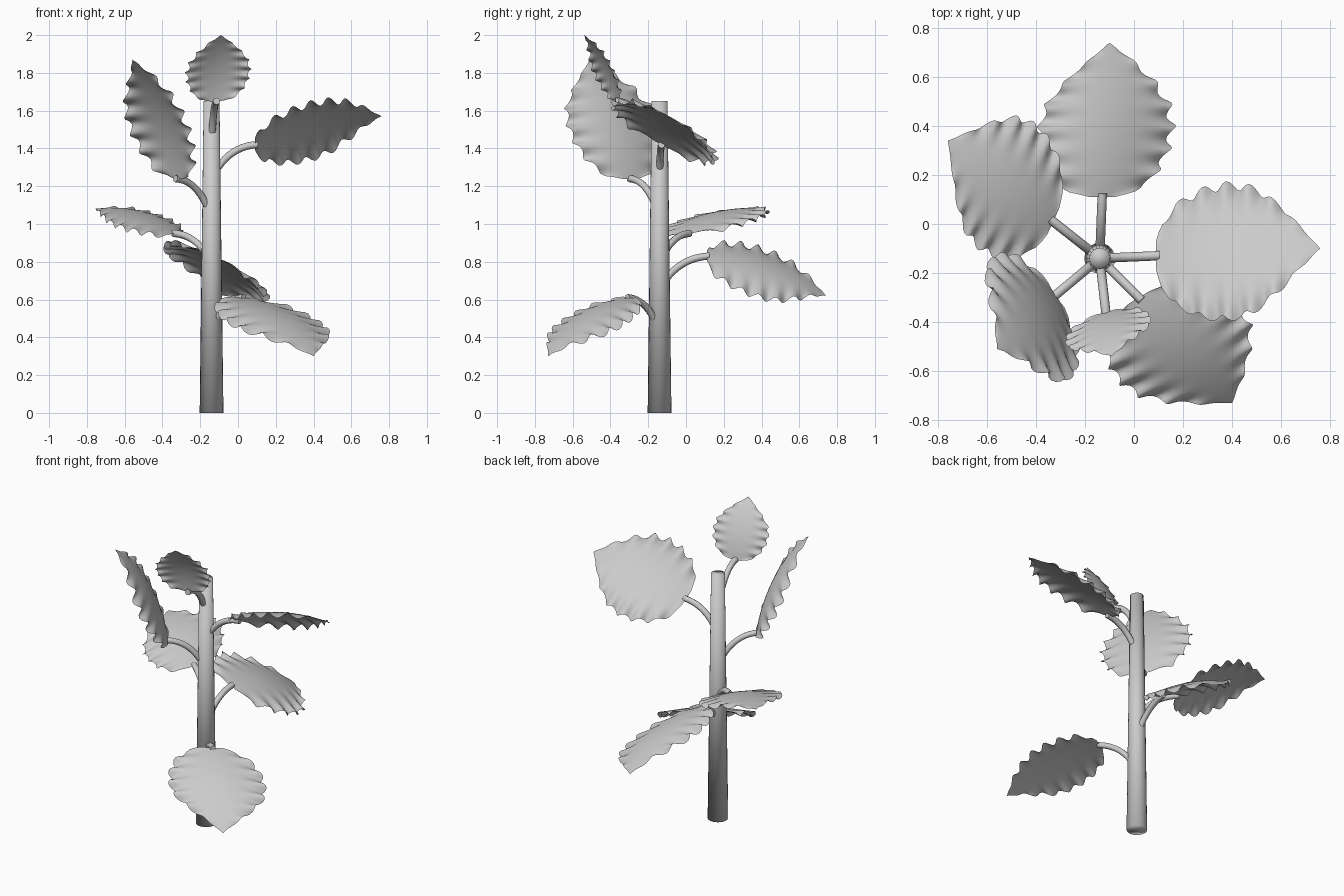
import bpy, bmesh, math
from mathutils import Vector

if "Cube" in bpy.data.objects:
    bpy.data.objects.remove(bpy.data.objects["Cube"])

mat = bpy.data.materials.new("plant_grey")
mat.diffuse_color = (0.6, 0.6, 0.6, 1)
mat.use_nodes = True
mat.node_tree.nodes["Principled BSDF"].inputs["Base Color"].default_value = mat.diffuse_color
CX = CY = -0.14


def add_mesh(name, bm):
    bmesh.ops.remove_doubles(bm, verts=bm.verts, dist=0.0005)
    for f in bm.faces:
        f.smooth = True
    me = bpy.data.meshes.new(name)
    bm.to_mesh(me)
    bm.free()
    me.materials.append(mat)
    ob = bpy.data.objects.new(name, me)
    bpy.context.collection.objects.link(ob)
    return ob


# Stem: tapered, smooth shaded right over its caps
bm = bmesh.new()
bmesh.ops.create_cone(bm, cap_ends=True, segments=20, radius1=0.063, radius2=0.042, depth=1.65)
bmesh.ops.translate(bm, verts=bm.verts, vec=(CX, CY, 0.825))
add_mesh("stem", bm)

# Half-width profile of a blade along its length
PROFILE = [(0, .2), (.03, .45), (.08, .64), (.17, .82), (.31, .96), (.45, 1),
           (.6, .92), (.76, .63), (.88, .32), (1, 0)]


def half_width(t):
    for (a, wa), (b, wb) in zip(PROFILE, PROFILE[1:]):
        if t <= b:
            return wa + (wb - wa) * (t - a) / (b - a)
    return 0


def blade(name, base, tip, side, width):
    """Arched blade with a scalloped, rippled edge; side points to its left."""
    base, tip = Vector(base), Vector(tip)
    chord = tip - base
    size = chord.length
    u = chord.normalized()
    v = Vector(side).normalized()
    n = u.cross(v).normalized()
    rows, cols = 56, 18
    bm = bmesh.new()
    grid = []
    for i in range(rows + 1):
        t = i / rows
        w = half_width(t)
        row = []
        for j in range(cols + 1):
            s = 2 * j / cols - 1
            edge = abs(s) ** 4
            phase = 2 * math.pi * 7 * t + (0.9 if s > 0 else 0)
            fade = min(1, w * 1.6)
            lat = s * w * (1 + 0.045 * edge * math.sin(phase)) * width / 2
            up = size * (0.08 * 4 * t * (1 - t) - 0.075 * (s * w) ** 2
                         + 0.028 * fade * edge * math.sin(phase + 1.2))
            row.append(bm.verts.new(base + chord * t + v * lat + n * up))
        grid.append(row)
    for a, b in zip(grid, grid[1:]):
        for j in range(cols):
            bm.faces.new((a[j], b[j], b[j + 1], a[j + 1]))
    add_mesh(name, bm)


def stalk(name, z, base, radius):
    """Bent tube from the stem to the base of a blade."""
    end = Vector(base)
    out = Vector((end.x - CX, end.y - CY, 0))
    d = out.normalized()
    p0 = Vector((CX, CY, z - 0.02)) + d * 0.035
    p1 = Vector((CX, CY, end.z - 0.005)) + out * 0.5
    p2 = end + d * 0.015
    cu = bpy.data.curves.new(name, 'CURVE')
    cu.dimensions = '3D'
    cu.bevel_depth = radius
    cu.bevel_resolution = 2
    cu.use_fill_caps = True
    sp = cu.splines.new('POLY')
    sp.points.add(9)
    for i, p in enumerate(sp.points):
        t = i / 9
        q = p0 * (1 - t) ** 2 + p1 * 2 * t * (1 - t) + p2 * t * t
        p.co = (*q, 1)
    cu.materials.append(mat)
    ob = bpy.data.objects.new(name, cu)
    bpy.context.collection.objects.link(ob)
    bpy.ops.object.select_all(action='DESELECT')
    ob.select_set(True)
    bpy.context.view_layer.objects.active = ob
    bpy.ops.object.convert(target='MESH')
    bpy.ops.object.shade_smooth()


# Leaves from low to high: stalk height, blade base, tip, left direction, width
LEAVES = [
    (0.51, (0.02, -0.30, 0.61), (0.40, -0.73, 0.30), (0.49, 0.30, -0.02), 0.58),
    (0.73, (-0.13, 0.11, 0.83), (-0.10, 0.74, 0.62), (-0.54, 0.00, 0.26), 0.60),
    (0.86, (-0.33, 0.01, 0.95), (-0.76, 0.34, 1.08), (-0.22, -0.48, -0.05), 0.55),
    (1.12, (-0.32, -0.29, 1.24), (-0.56, -0.51, 1.87), (0.31, -0.47, -0.02), 0.57),
    (1.32, (0.09, -0.13, 1.42), (0.76, -0.10, 1.57), (0.00, 0.56, -0.30), 0.62),
    (1.51, (-0.115, -0.36, 1.65), (-0.09, -0.54, 2.00), (0.32, 0.09, 0.02), 0.35),
]
for i, (z, base, tip, side, width) in enumerate(LEAVES, 1):
    stalk(f"leaf_stalk_{i}", z, base, 0.019)
    blade(f"leaf_blade_{i}", base, tip, side, width)
